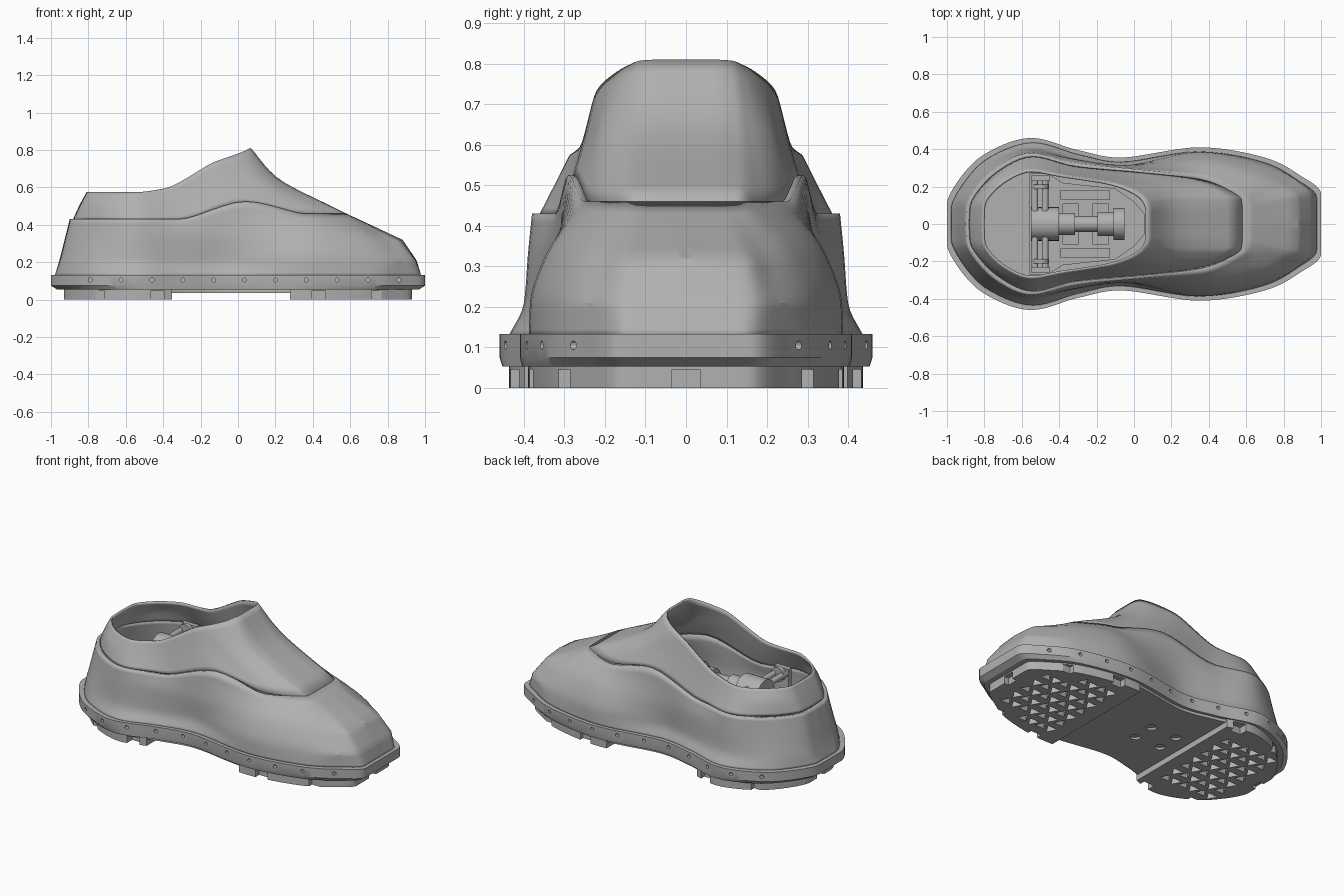
import bpy, bmesh, math
from mathutils import Vector, Matrix

old = bpy.data.objects.get("Cube")
if old:
    bpy.data.objects.remove(old, do_unlink=True)

grey = bpy.data.materials.new("plain grey")
grey.use_nodes = True
colour = (0.44, 0.44, 0.44, 1)
grey.diffuse_color = colour
grey.node_tree.nodes["Principled BSDF"].inputs["Base Color"].default_value = colour


def smooth(obj):
    bpy.ops.object.select_all(action='DESELECT')
    obj.select_set(True)
    bpy.context.view_layer.objects.active = obj
    bpy.ops.object.shade_smooth_by_angle(angle=math.radians(30))


def finish(name, bm):
    mesh = bpy.data.meshes.new(name)
    bm.to_mesh(mesh)
    bm.free()
    mesh.materials.append(grey)
    obj = bpy.data.objects.new(name, mesh)
    bpy.context.collection.objects.link(obj)
    return obj


def spline(points, steps):
    """Smooth curve through points that never overshoots them."""
    def slope(a, b):
        return 2 * a * b / (a + b) if a * b > 0 else 0
    diffs = [b - a for a, b in zip(points, points[1:])]
    tangents = [diffs[0]]
    tangents += [Vector([slope(*pair) for pair in zip(a, b)]) for a, b in zip(diffs, diffs[1:])]
    tangents.append(diffs[-1])
    out = []
    for i, d in enumerate(diffs):
        for k in range(steps):
            t = k / steps
            out.append(points[i] + d * (t * t * (3 - 2 * t))
                       + tangents[i] * (t * (1 - t) ** 2) - tangents[i + 1] * (t * t * (1 - t)))
    return out + [points[-1]]


def polyline(points, steps):
    return [a.lerp(b, k / steps) for a, b in zip(points, points[1:]) for k in range(steps)] + [points[-1]]


def ring(xs, ys, zs):
    """Half outline from heel centre to toe centre."""
    zs = zs if isinstance(zs, list) else [zs] * len(xs)
    return [Vector(p) for p in zip(xs, ys, zs)]


def mirrored(half):
    back = [Vector((p.x, -p.y, p.z)) for p in reversed(half) if p.y > 1e-5]
    return half + back


def skin(name, loops, caps=False):
    bm = bmesh.new()
    rows = [[bm.verts.new(p) for p in loop] for loop in loops]
    n = len(rows[0])
    for low, high in zip(rows, rows[1:]):
        for j in range(n):
            k = (j + 1) % n
            bm.faces.new((low[j], high[j], high[k], low[k]))
    if caps:
        bm.faces.new(rows[0])
        bm.faces.new(rows[-1][::-1])
    obj = finish(name, bm)
    smooth(obj)
    return obj


def shell(name, rings, thickness, straight_from):
    columns = [(polyline if i >= straight_from else spline)(list(col), 5)
               for i, col in enumerate(zip(*rings))]
    loops = [mirrored(spline(list(row), 6)) for row in zip(*columns)]
    obj = skin(name, loops)
    mod = obj.modifiers.new("thickness", 'SOLIDIFY')
    mod.thickness = thickness
    mod.offset = -1


def cut(obj, bm):
    """Subtract a set of separate solids, then discard the cutter."""
    bmesh.ops.recalc_face_normals(bm, faces=bm.faces)
    tool = finish("cutter", bm)
    tool.hide_render = True
    mod = obj.modifiers.new("cut", 'BOOLEAN')
    mod.operation = 'DIFFERENCE'
    mod.solver = 'EXACT'
    mod.use_self = True
    mod.object = tool
    bpy.context.view_layer.objects.active = obj
    bpy.ops.object.modifier_apply(modifier=mod.name)
    bpy.data.objects.remove(tool, do_unlink=True)
    smooth(obj)


def add_cyl(bm, pos, radius, depth, axis='Z', sides=24, spin=0.0):
    turn = {'X': Matrix.Rotation(math.pi / 2, 4, 'Y'),
            'Y': Matrix.Rotation(math.pi / 2, 4, 'X'), 'Z': Matrix()}[axis]
    bmesh.ops.create_cone(bm, cap_ends=True, segments=sides, radius1=radius, radius2=radius,
                          depth=depth, matrix=Matrix.Translation(pos) @ turn @ Matrix.Rotation(spin, 4, 'Z'))


def add_box(bm, pos, size):
    bmesh.ops.create_cube(bm, size=1, matrix=Matrix.Translation(pos) @ Matrix.Diagonal((*size, 1)))


def part(name, adder, *args):
    bm = bmesh.new()
    adder(bm, *args)
    smooth(finish(name, bm))


# Main outline of the foot
outline = ring([-1, -1, -.82, -.55, -.3, -.07, .35, .7, .88, 1, 1],
               [0, .11, .36, .46, .395, .355, .41, .355, .265, .16, 0], 0)
edge = spline(outline, 8)


def at_height(half, sx, sy, z):
    return [Vector((p.x * sx, p.y * sy, z)) for p in half]


def half_width(x):
    for a, b in zip(edge, edge[1:]):
        if a.x <= x <= b.x and b.x > a.x:
            return a.y + (b.y - a.y) * (x - a.x) / (b.x - a.x)
    return 0


# Lower panel of the upper
foot = [Vector((p.x * .98, max(p.y - .022, 0), .128)) for p in outline]
low = ring([-.955, -.95, -.79, -.55, -.3, -.07, .35, .69, .86, .95, .955],
           [0, .11, .32, .4, .345, .31, .385, .32, .24, .15, 0], .21)
middle = ring([-.925, -.92, -.77, -.55, -.31, -.05, .36, .66, .79, .87, .88],
              [0, .105, .3, .39, .345, .315, .345, .27, .2, .14, 0],
              [.33] * 7 + [.33, .32, .315, .32])
seam = ring([-.9, -.895, -.75, -.55, -.32, .04, .36, .5, .575, .58, .58],
            [0, .1, .29, .38, .325, .29, .25, .185, .13, .07, 0],
            [.43] * 5 + [.525] + [.46] * 5)
shell("lower_panel", [foot, low, middle, seam], .03, 8)

# Collar and tongue, set slightly inside the seam
inner = [Vector((p.x * (.98 if p.x < 0 else 1), p.y * (.95 if i < 7 else 1), p.z))
         for i, p in enumerate(seam)]
ankle = ring([-.85, -.845, -.73, -.55, -.35, -.05, .12, .18, .2, .2, .2],
             [0, .1, .255, .325, .285, .245, .21, .165, .125, .07, 0],
             [.5] * 4 + [.51, .625, .63, .64, .65, .66, .66])
rim = ring([-.81, -.805, -.7, -.55, -.39, -.13, -.03, .035, .06, .07, .07],
           [0, .1, .225, .287, .262, .22, .185, .145, .11, .07, 0],
           [.575] * 4 + [.595, .735, .77, .795, .808, .81, .81])
shell("collar", [inner, ankle, rim], .012, 11)

# Welt band with a row of pin holes along each side
welt = skin("welt", [mirrored(at_height(edge, *row)) for row in
                     ((.965, .985, .053), (1, 1, .075), (1, 1, .133))], True)
bm = bmesh.new()
for i in range(11):
    x = -.79 + .165 * i
    for side in (-1, 1):
        add_cyl(bm, (x, side * half_width(x), .105), .011, .05, 'Y', 12)
cut(welt, bm)


# Sole plates
def plate(name, lo, hi, sx, sy, bottom):
    half = [p for p in edge if lo <= p.x <= hi and p.y > 0]
    if lo > -1:
        half.insert(0, Vector((lo, half_width(lo), 0)))
    if hi < 1:
        half.append(Vector((hi, half_width(hi), 0)))
    return skin(name, [mirrored(at_height(half, sx, sy, z)) for z in (bottom, .06)], True)


shank = plate("shank_plate", -.41, .34, .93, .93, .036)
bm = bmesh.new()
for x in (-.07, -.25):
    for y in (-.07, .07):
        add_cyl(bm, (x, y, .03), .03, .04)
cut(shank, bm)

for name, lo, hi in (("heel_tread", -1, -.38), ("toe_tread", .3, 1)):
    tread = plate(name, lo, hi, .93, .95, 0)
    bm = bmesh.new()
    # Triangular grip pockets in alternating directions
    for row in range(-4, 5):
        for col in range(-12, 13):
            x, y = col * .066, row * .088
            if lo + .07 < x < hi - .07 and abs(x) < .82 and abs(y) < half_width(x) - .11:
                add_cyl(bm, (x, y, .01), .039, .06, 'Z', 3, math.pi * ((row + col) % 2))
    # Notches around the rim
    end = math.copysign(.93, lo + hi)
    add_box(bm, (end, 0, .02), (.06, .07, .05))
    for x in (math.copysign(.75, end), math.copysign(.43, end)):
        for side in (-1, 1):
            add_box(bm, (x, side * half_width(x) * .95, .02), (.075, .07, .05))
    cut(tread, bm)

# Ankle mechanism: tapered deck, cross axle, barrels and shaft
deck_half = [Vector(p) for p in ((-.56, .27, 0), (-.46, .27, 0), (-.38, .22, 0),
                                 (-.1, .19, 0), (0, .12, 0), (.06, .05, 0))]
deck = skin("mechanism_deck", [mirrored([p + Vector((0, 0, z)) for p in deck_half]) for z in (.12, .3)], True)
bm = bmesh.new()
for x in (-.34, -.18):
    for y in (-.07, .07):
        add_box(bm, (x, y, .28), (.08, .08, .12))
for y in (-.155, .155):
    add_box(bm, (-.26, y, .29), (.26, .05, .08))
cut(deck, bm)

for x, label in ((-.53, "rear"), (-.475, "front")):
    part(label + "_axle_rod", add_cyl, (x, 0, .45), .018, .5, 'Y')
for side, label in ((1, "left"), (-1, "right")):
    part(label + "_axle_bracket", add_box, (-.5, side * .245, .385), (.1, .03, .19))
    part(label + "_axle_collar", add_cyl, (-.5, side * .2, .45), .045, .025, 'Y')
for label, x, radius, length in (("drive_barrel", -.475, .09, .15), ("shaft_collar", -.36, .06, .09),
                                 ("shaft", -.25, .042, .34), ("front_sleeve", -.15, .065, .09),
                                 ("front_barrel", -.08, .085, .06)):
    part(label, add_cyl, (x, 0, .41), radius, length, 'X', 32)
part("drive_mount", add_box, (-.475, 0, .35), (.11, .14, .12))
part("front_mount", add_box, (-.08, 0, .34), (.05, .12, .12))
